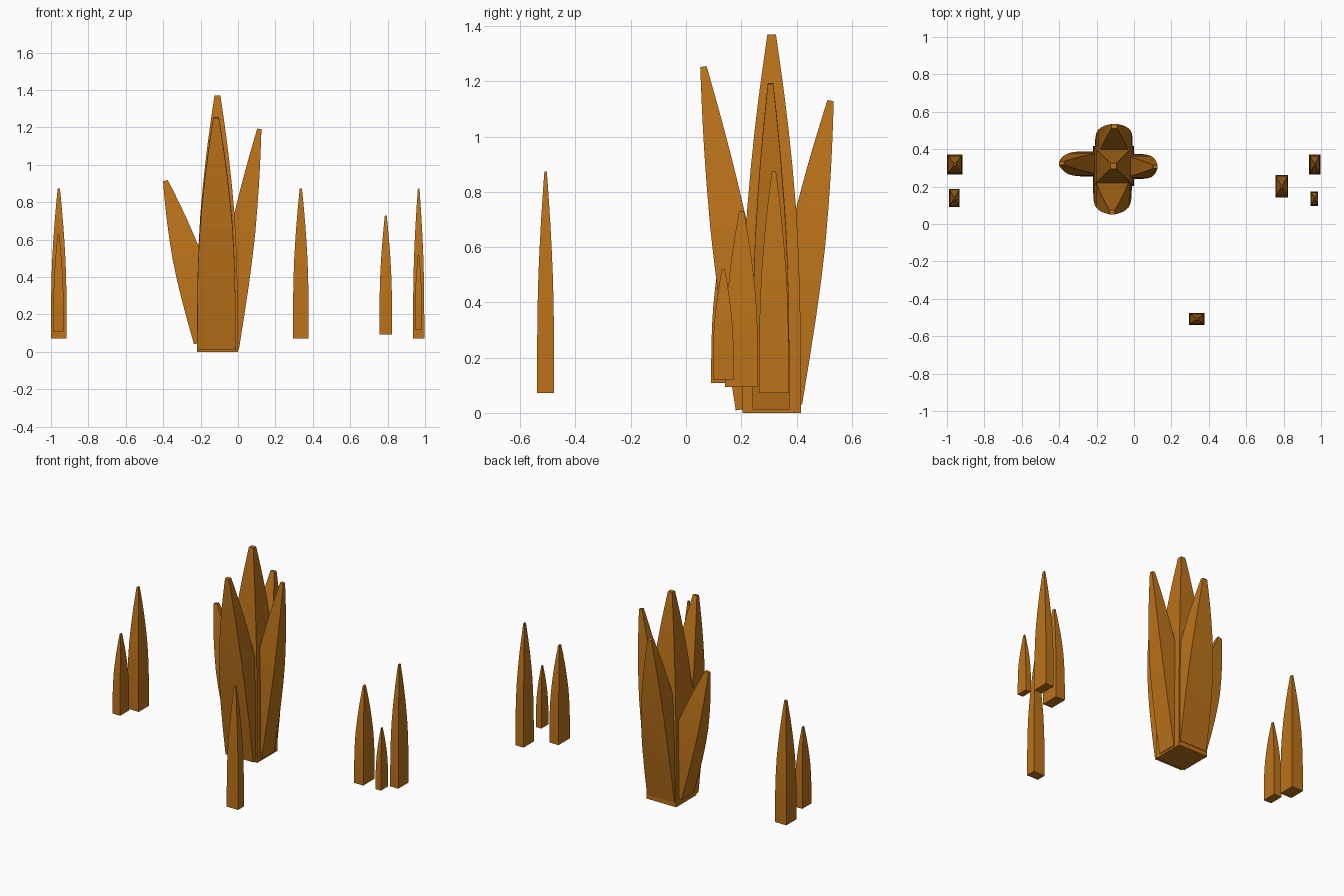
import bpy, bmesh
from mathutils import Vector

if "Cube" in bpy.data.objects:
    bpy.data.objects.remove(bpy.data.objects["Cube"])

amber = bpy.data.materials.new("amber")
amber.diffuse_color = (0.50, 0.17, 0.01, 1)
amber.use_nodes = True
amber.node_tree.nodes["Principled BSDF"].inputs["Base Color"].default_value = amber.diffuse_color

# shared taper: (fraction of length, fraction of base width)
TAPER = [(0, 1), (0.15, 0.995), (0.3, 0.97), (0.42, 0.92), (0.53, 0.845), (0.65, 0.71),
         (0.75, 0.575), (0.83, 0.45), (0.9, 0.33), (0.96, 0.22), (1, 0.145)]


def crystal(name, base, tip, hx, hy):
    """Four-sided tapering crystal lofted from base centre to tip centre."""
    base, tip = Vector(base), Vector(tip)
    axis = tip - base
    rot = Vector((0, 0, 1)).rotation_difference(axis)
    bm = bmesh.new()
    rings = []
    for t, f in TAPER:
        rings.append([bm.verts.new(base + rot @ Vector((sx * hx * f, sy * hy * f, t * axis.length)))
                      for sx, sy in ((-1, -1), (1, -1), (1, 1), (-1, 1))])
    for a, b in zip(rings, rings[1:]):
        for i in range(4):
            j = (i + 1) % 4
            bm.faces.new((a[i], a[j], b[j], b[i]))
    bm.faces.new(rings[0][::-1])
    bm.faces.new(rings[-1])
    bmesh.ops.recalc_face_normals(bm, faces=bm.faces)
    me = bpy.data.meshes.new(name)
    bm.to_mesh(me)
    bm.free()
    me.materials.append(amber)
    ob = bpy.data.objects.new(name, me)
    bpy.context.collection.objects.link(ob)


# central cluster: upright core and four leaning crystals
crystal("core_crystal", (-0.11, 0.31, 0), (-0.11, 0.31, 1.37), 0.109, 0.106)
crystal("front_leaning_crystal", (-0.115, 0.259, 0.022), (-0.117, 0.063, 1.253), 0.103, 0.08)
crystal("back_leaning_crystal", (-0.108, 0.341, 0.043), (-0.105, 0.523, 1.13), 0.101, 0.08)
crystal("left_leaning_crystal", (-0.147, 0.32, 0.066), (-0.388, 0.325, 0.915), 0.092, 0.067)
crystal("right_leaning_crystal", (-0.073, 0.308, 0.025), (0.114, 0.306, 1.192), 0.079, 0.067)

# small scattered crystals: x, y, bottom, top, half width x, half width y
SMALL = [(-0.958, 0.318, 0.072, 0.873, 0.042, 0.054),
         (-0.960, 0.139, 0.108, 0.63, 0.028, 0.048),
         (0.790, 0.201, 0.094, 0.73, 0.034, 0.06),
         (0.966, 0.318, 0.072, 0.873, 0.030, 0.054),
         (0.965, 0.135, 0.12, 0.52, 0.020, 0.038),
         (0.336, -0.508, 0.072, 0.873, 0.042, 0.031)]
for n, (x, y, z0, z1, hx, hy) in enumerate(SMALL, 1):
    crystal(f"small_crystal_{n}", (x, y, z0), (x, y, z1), hx, hy)
